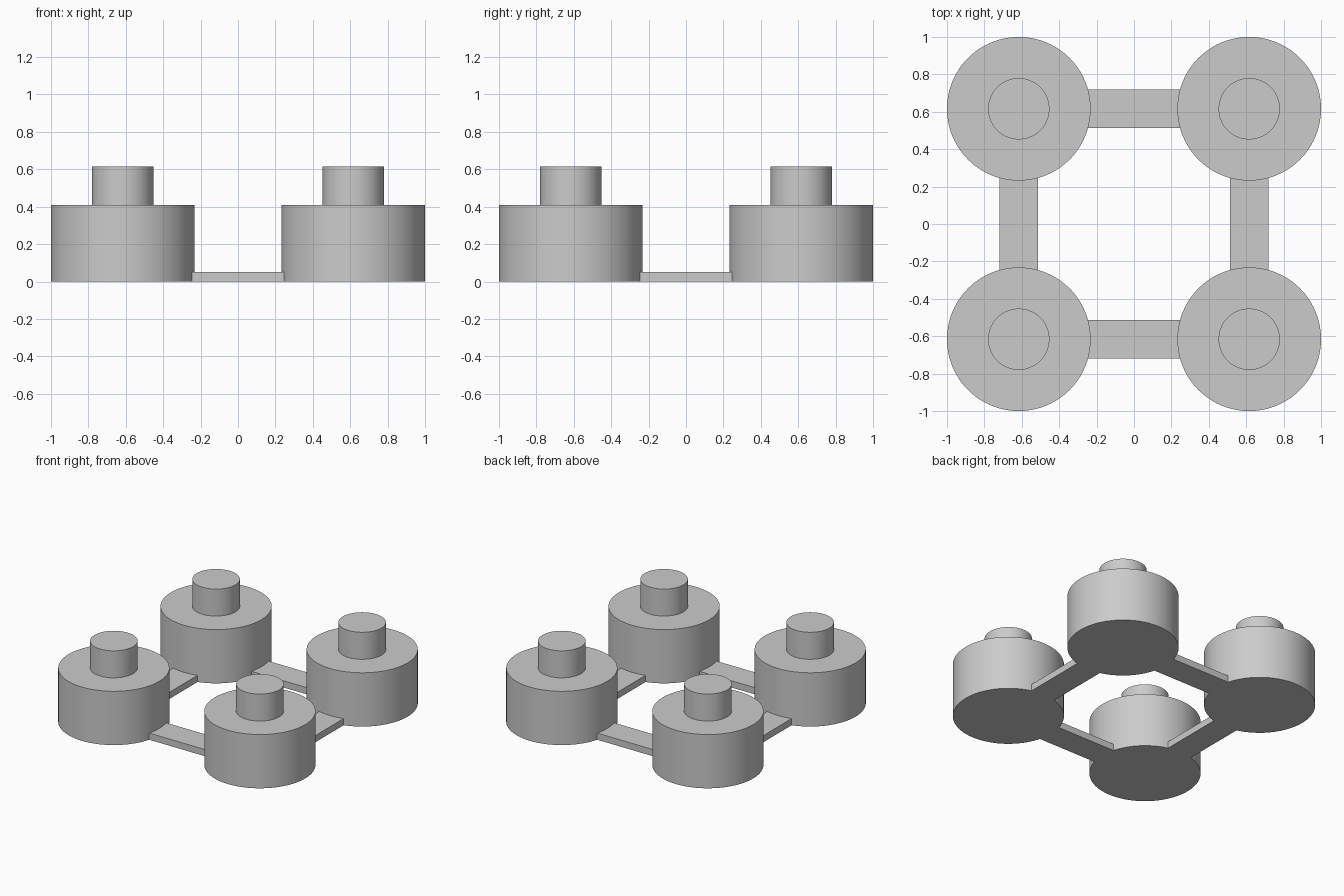
import bpy
import bmesh
from math import pi, tau, cos, sin, radians

cube = bpy.data.objects.get("Cube")
if cube:
    bpy.data.objects.remove(cube, do_unlink=True)

CENTRE = 0.616
SEGMENTS = 96

grey = bpy.data.materials.new("plain_grey")
grey.use_nodes = True
colour = (0.6, 0.6, 0.6, 1)
grey.diffuse_color = colour
grey.node_tree.nodes["Principled BSDF"].inputs["Base Color"].default_value = colour


def add_object(name, bm):
    bmesh.ops.recalc_face_normals(bm, faces=bm.faces)
    mesh = bpy.data.meshes.new(name)
    bm.to_mesh(mesh)
    bm.free()
    mesh.materials.append(grey)
    obj = bpy.data.objects.new(name, mesh)
    bpy.context.collection.objects.link(obj)
    return obj


def stepped_post(name, profile):
    """Closed solid of revolution from (radius, height) rings."""
    bm = bmesh.new()
    rings = [[bm.verts.new((r * cos(tau * i / SEGMENTS), r * sin(tau * i / SEGMENTS), z))
              for i in range(SEGMENTS)] for r, z in profile]
    for low, high in zip(rings, rings[1:]):
        for i in range(SEGMENTS):
            j = (i + 1) % SEGMENTS
            bm.faces.new((low[i], low[j], high[j], high[i]))
    bm.faces.new(rings[0])
    bm.faces.new(rings[-1])
    obj = add_object(name, bm)
    bpy.context.view_layer.objects.active = obj
    obj.select_set(True)
    bpy.ops.object.shade_smooth_by_angle(angle=radians(30))
    obj.select_set(False)
    return obj


def flat_bar(name, length, width, height):
    bm = bmesh.new()
    bmesh.ops.create_cube(bm, size=1)
    bmesh.ops.scale(bm, vec=(length, width, height), verts=bm.verts)
    bmesh.ops.translate(bm, vec=(0, 0, height / 2), verts=bm.verts)
    return add_object(name, bm)


# Four corner posts: wide drum with a narrow peg
for y_name, y in (("front", -1), ("back", 1)):
    for x_name, x in (("right", -1), ("left", 1)):
        post = stepped_post(f"{y_name}_{x_name}_post",
                            [(0.384, 0), (0.384, 0.41), (0.164, 0.41), (0.164, 0.616)])
        post.location = (x * CENTRE, y * CENTRE, 0)

# Four thin bars joining neighbouring posts, ends tucked just inside the drums
for i, side in enumerate(("left", "back", "right", "front")):
    bar = flat_bar(f"{side}_bar", 0.51, 0.205, 0.051)
    angle = i * pi / 2
    bar.location = (CENTRE * cos(angle), CENTRE * sin(angle), 0)
    bar.rotation_euler.z = angle + pi / 2
